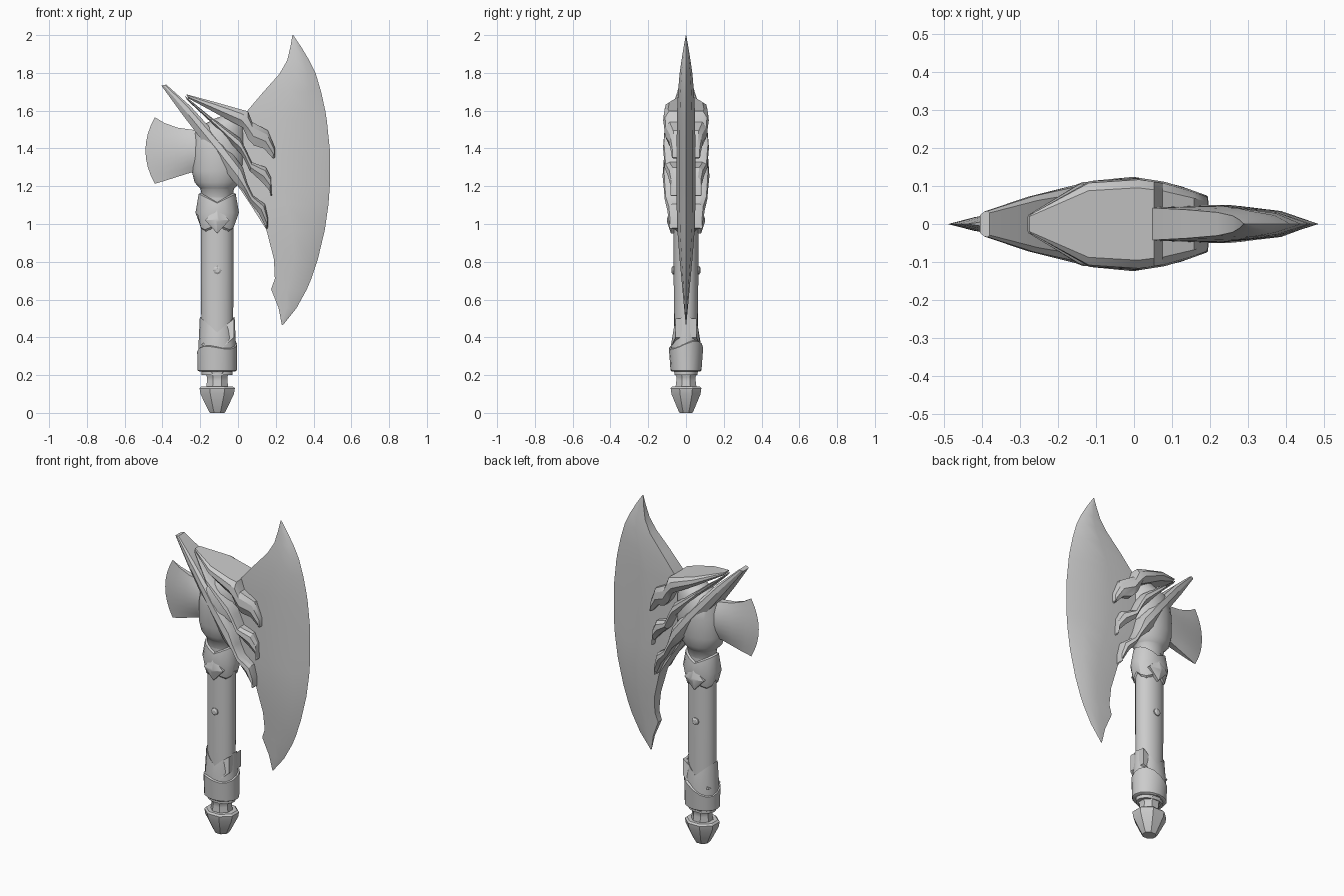
import bpy, bmesh
from math import cos, sin, pi, radians, tau

CX = -0.11  # handle axis


def interp(table, x):
    for (a, p), (b, q) in zip(table, table[1:]):
        if x <= b:
            return p + (q - p) * max(0, (x - a) / (b - a))
    return table[-1][1]


def loft(name, rings, angle=30):
    """Skin a list of equal-length closed rings and cap both ends."""
    bm = bmesh.new()
    vs = [[bm.verts.new(p) for p in r] for r in rings]
    n = len(rings[0])
    for a, b in zip(vs, vs[1:]):
        for i in range(n):
            j = (i + 1) % n
            bm.faces.new((a[i], a[j], b[j], b[i]))
    bm.faces.new(vs[0][::-1])
    bm.faces.new(vs[-1])
    bmesh.ops.remove_doubles(bm, verts=bm.verts, dist=0.0008)
    bmesh.ops.recalc_face_normals(bm, faces=bm.faces)
    me = bpy.data.meshes.new(name)
    bm.to_mesh(me)
    bm.free()
    ob = bpy.data.objects.new(name, me)
    bpy.context.collection.objects.link(ob)
    bpy.ops.object.select_all(action='DESELECT')
    ob.select_set(True)
    bpy.context.view_layer.objects.active = ob
    bpy.ops.object.shade_smooth_by_angle(angle=radians(angle))
    return ob


def oval(z, rx, ry, n=16, cx=CX, turn=0.0):
    """Elliptical ring; z is a height or a function of the angle."""
    pts = []
    for i in range(n):
        a = tau * i / n + turn
        pts.append((cx + rx * cos(a), ry * sin(a), z(a) if callable(z) else z))
    return pts


# Handle, pommel and its neck
loft("handle", [oval(0.2, .082, .062, 20), oval(0.7, .086, .065, 20), oval(1.2, .086, .065, 20)])
loft("pommel_neck", [oval(z, r, r * .95, 8, turn=pi / 8)
                     for z, r in [(.12, .066), (.17, .058), (.19, .058), (.215, .072), (.24, .072)]])
loft("pommel", [oval(z, r, r * .87, 8, turn=pi / 8)
                for z, r in [(0, .042), (.015, .052), (.10, .096), (.13, .101), (.14, .09)]])

# Lower grip sleeve with notched top, and a slanted strap round its base
notch = lambda a: .425 + .085 * abs(cos(a))
loft("grip_sleeve", [oval(.225, .100, .080, 16), oval(.34, .100, .083, 16),
                     oval(notch, .092, .068, 16), oval(lambda a: notch(a) - .01, .08, .06, 16)])
slant = lambda a: .345 + .02 * cos(a) + .02 * sin(a * 2)
loft("grip_strap", [oval(.22, .095, .075, 16), oval(.225, .104, .082, 16),
                    oval(slant, .106, .091, 16), oval(lambda a: slant(a) + .008, .09, .075, 16)])
for s in (-1, 1):
    # Diagonal flap crossing the sleeve face
    outline = [(-.195, .36), (-.02, .50), (-.02, .40), (-.10, .33)]
    loft("grip_flap", [[(x, s * (y if abs(x - CX) < .07 else y - .03), z) for x, z in outline]
                       for y in (.05, .086)])

# Rivets through the handle
for s in (-1, 1):
    loft("rivet", [[(CX + r * cos(tau * i / 8), s * y, .755 + r * sin(tau * i / 8)) for i in range(8)]
                   for y, r in [(.05, .022), (.07, .022), (.077, .012)]])

# Collar with pointed plates
crown = lambda a: 1.115 + .05 * abs(cos(a))
skirt = lambda a: 1.00 - .04 * abs(sin(2 * a))
loft("collar", [oval(skirt, .084, .064), oval(lambda a: skirt(a) + .01, .094, .075),
                oval(1.06, .115, .088), oval(lambda a: crown(a) - .005, .098, .078),
                oval(crown, .084, .064)])
for s in (-1, 1):
    diamond = [(-.065, 0), (0, .07), (.065, 0), (0, -.07)]
    loft("collar_diamond", [[(CX + x * k, s * y, 1.02 + z * k) for x, z in diamond]
                            for y, k in [(.05, 1), (.08, 1), (.10, .15)]])

# Rounded socket that carries the head
loft("socket", [oval(z, rx, ry, 20, cx) for z, rx, ry, cx in [
    (1.14, .082, .066, CX), (1.185, .088, .075, CX), (1.19, .092, .08, CX), (1.22, .12, .095, CX),
    (1.28, .14, .108, -.105), (1.40, .143, .112, -.10), (1.50, .135, .10, -.095),
    (1.56, .08, .07, -.04), (1.58, .04, .05, -.02)]], 35)

# Main blade: (height, back x, edge x, half thickness)
blade = [(.465, .232, .238, .001), (.555, .215, .31, .010), (.655, .175, .365, .019),
         (.71, .195, .388, .024), (.815, .19, .423, .034), (.97, .15, .46, .046),
         (1.105, .065, .479, .05), (1.2, 0, .486, .05), (1.395, 0, .486, .05),
         (1.55, .02, .47, .048), (1.6, .05, .462, .047), (1.70, .135, .44, .042),
         (1.795, .22, .412, .034), (1.865, .26, .378, .024), (1.94, .278, .333, .012),
         (2.0, .288, .292, .001)]
section = [(0, .9), (.45, 1), (.78, .68), (1, 0)]


def blade_ring(z, xb, xe, t):
    side = [(xb + (xe - xb) * f, t * k, z) for f, k in section]
    return side + [(x, -y, z) for x, y, z in side[-2::-1]]


loft("main_blade", [blade_ring(*row) for row in blade], 25)


# Back blade: flares out to a thin curved edge
def back_ring(x, bow, lo, hi, t):
    side = []
    for i in range(9):
        v = i / 4 - 1
        z = (lo + hi) / 2 + v * (hi - lo) / 2
        side.append((x - bow * (1 - v * v), t * (1 - .6 * v * v), z))
    return side + [(x, -y, z) for x, y, z in side[::-1]]


loft("back_blade", [back_ring(*r) for r in [
    (-.16, 0, 1.28, 1.49, .06), (-.25, 0, 1.272, 1.50, .05), (-.32, .01, 1.25, 1.51, .034),
    (-.39, .03, 1.228, 1.535, .018), (-.44, .05, 1.213, 1.565, .0003)]], 35)

# Claws gripping the blade: stations of (upper x, z, lower x, z), thickness follows x
girth = [(-.42, .024), (-.27, .075), (-.15, .108), (-.02, .127), (.1, .108), (.2, .072)]
claws = {
    "top_claw": [(-.275, 1.687, -.264, 1.666), (-.12, 1.645, -.115, 1.585), (.01, 1.608, .025, 1.51),
                 (.053, 1.597, .053, 1.45), (.075, 1.54, .085, 1.415), (.158, 1.495, .137, 1.40),
                 (.195, 1.405, .18, 1.352), (.196, 1.352, .19, 1.347)],
    "middle_claw": [(-.28, 1.677, -.269, 1.656), (-.148, 1.57, -.132, 1.528), (.01, 1.455, .015, 1.37),
                    (.042, 1.395, .032, 1.343), (.074, 1.327, .063, 1.28), (.148, 1.30, .127, 1.222),
                    (.174, 1.248, .169, 1.174), (.179, 1.152, .174, 1.147)],
    "lower_claw": [(-.38, 1.738, -.405, 1.732), (-.253, 1.625, -.30, 1.587), (-.069, 1.423, -.143, 1.38),
                   (.026, 1.30, -.021, 1.222), (.05, 1.215, .03, 1.173), (.08, 1.152, .063, 1.115),
                   (.143, 1.105, .11, 1.057), (.158, 1.036, .148, .983), (.158, .978, .153, .973)],
}


def claw_ring(xu, zu, xl, zl, tip):
    side = []
    for f, k in [(0, .78), (.22, .96), (.6, 1), (1, .8)]:
        x = xu + (xl - xu) * f
        side.append((x, interp(girth, x) * k * tip, zu + (zl - zu) * f))
    return side + [(x, -y, z) for x, y, z in side[::-1]]


for name, rows in claws.items():
    shrink = .35 if name != "lower_claw" else 1
    loft(name, [claw_ring(*r, shrink if i == 0 else 1) for i, r in enumerate(rows)], 28)
